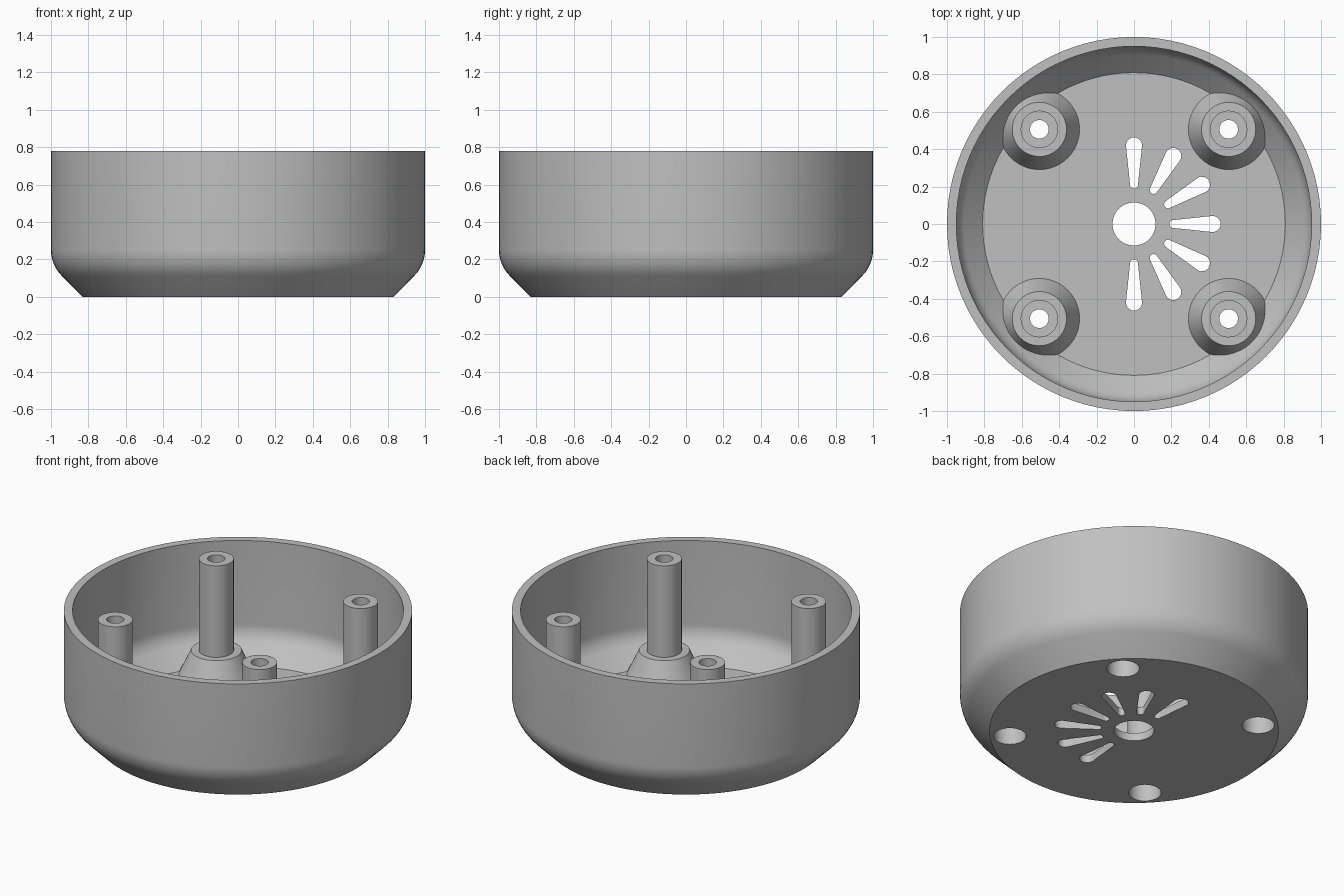
import bpy, bmesh, math
from mathutils import Matrix

if "Cube" in bpy.data.objects:
    bpy.data.objects.remove(bpy.data.objects["Cube"])

SEG = 96
HEIGHT = 0.78
POST = 0.506


def new_object(name, bm):
    bmesh.ops.recalc_face_normals(bm, faces=bm.faces)
    mesh = bpy.data.meshes.new(name)
    bm.to_mesh(mesh)
    bm.free()
    ob = bpy.data.objects.new(name, mesh)
    bpy.context.collection.objects.link(ob)
    return ob


def lathe(name, profile, seg, x=0, y=0):
    """Closed solid of revolution; profile starts and ends on the axis."""
    bm = bmesh.new()
    rings = []
    for r, z in profile:
        if r == 0:
            rings.append([bm.verts.new((x, y, z))] * seg)
        else:
            rings.append([bm.verts.new((x + r * math.cos(2 * math.pi * i / seg),
                                        y + r * math.sin(2 * math.pi * i / seg), z))
                          for i in range(seg)])
    for a, b in zip(rings, rings[1:]):
        for i in range(seg):
            j = (i + 1) % seg
            quad = list(dict.fromkeys((a[i], a[j], b[j], b[i])))
            bm.faces.new(quad)
    return new_object(name, bm)


def wall(offset, top):
    """Bowl contour moved inward by offset: 45 degree chamfer, arc, straight wall."""
    arc_r, cz = 0.193, 0.25
    pts = [(0.83 + offset - offset * math.sqrt(2), offset)]
    for i in range(9):
        a = math.radians(-45 + 45 * i / 8)
        r = arc_r - offset
        pts.append((1 - arc_r + r * math.cos(a), cz + r * math.sin(a)))
    return pts + [(1 - offset, top)]


def boolean(target, tool, operation):
    mod = target.modifiers.new("cut", 'BOOLEAN')
    mod.operation = operation
    mod.solver = 'EXACT'
    mod.object = tool
    bpy.context.view_layer.objects.active = target
    bpy.ops.object.modifier_apply(modifier=mod.name)
    bpy.data.objects.remove(tool)


def slot_cutter(angle):
    """Tapered vent slot with round ends."""
    r_in, r_out, d_in, d_out = 0.021, 0.043, 0.21, 0.42
    lean = math.asin((r_out - r_in) / (d_out - d_in))
    bm = bmesh.new()
    pts = []
    for d, r, start, end in ((d_out, r_out, -math.pi / 2 - lean, math.pi / 2 + lean),
                             (d_in, r_in, math.pi / 2 + lean, 1.5 * math.pi - lean)):
        for i in range(13):
            a = start + (end - start) * i / 12
            pts.append((d + r * math.cos(a), r * math.sin(a), -0.1))
    base = bm.faces.new([bm.verts.new(p) for p in pts])
    ext = bmesh.ops.extrude_face_region(bm, geom=[base])
    top = [v for v in ext['geom'] if isinstance(v, bmesh.types.BMVert)]
    bmesh.ops.translate(bm, verts=top, vec=(0, 0, 0.25))
    bm.transform(Matrix.Rotation(angle, 4, 'Z'))
    return new_object("slot_cutter", bm)


# Bowl shell: outer contour, flat rim, inner contour
shell = lathe("round_housing",
              [(0, 0)] + wall(0, HEIGHT) + wall(0.05, HEIGHT)[::-1] + [(0, 0.05)], SEG)

# Screw posts with conical feet, trimmed to the bowl, bored and counterbored
for sx in (-1, 1):
    for sy in (-1, 1):
        x, y = sx * POST, sy * POST
        post = lathe("screw_post", [(0, 0.03), (0.215, 0.03), (0.215, 0.05), (0.145, 0.20),
                                    (0.10, 0.20), (0.10, HEIGHT), (0, HEIGHT)], 48, x, y)
        trim = lathe("trim", [(0, 0.02)] + wall(0.025, 1.0) + [(0, 1.0)], SEG)
        boolean(post, trim, 'INTERSECT')
        boolean(shell, post, 'UNION')
        bore = lathe("bore", [(0, -0.1), (0.093, -0.1), (0.093, 0.15), (0.05, 0.15),
                              (0.05, 0.9), (0, 0.9)], 48, x, y)
        boolean(shell, bore, 'DIFFERENCE')

# Centre hole and ring of twelve vent slots
boolean(shell, lathe("centre_hole", [(0, -0.1), (0.115, -0.1), (0.115, 0.15), (0, 0.15)], 48),
        'DIFFERENCE')
for k in range(12):
    boolean(shell, slot_cutter(k * math.pi / 6), 'DIFFERENCE')

# Single grey finish
grey = bpy.data.materials.new("plain grey")
grey.diffuse_color = (0.53, 0.53, 0.53, 1)
grey.use_nodes = True
grey.node_tree.nodes["Principled BSDF"].inputs["Base Color"].default_value = grey.diffuse_color
shell.data.materials.clear()
shell.data.materials.append(grey)
for p in shell.data.polygons:
    p.material_index = 0

bpy.ops.object.select_all(action='DESELECT')
shell.select_set(True)
bpy.context.view_layer.objects.active = shell
bpy.ops.object.shade_smooth_by_angle(angle=math.radians(20))
